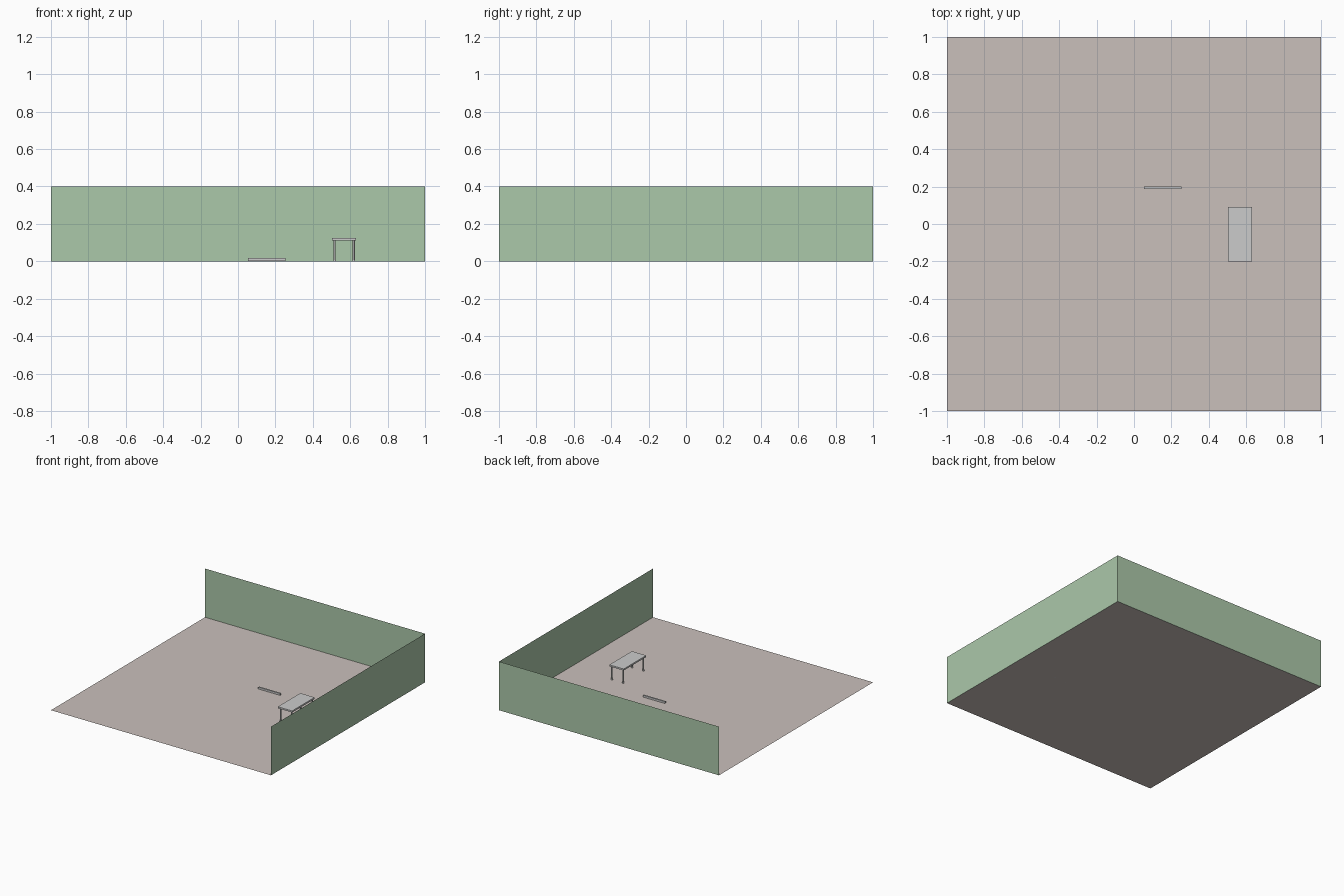
import bpy
import math

if "Cube" in bpy.data.objects:
    bpy.data.objects.remove(bpy.data.objects["Cube"])


def material(name, rgb):
    m = bpy.data.materials.new(name)
    m.diffuse_color = (*rgb, 1)
    m.use_nodes = True
    m.node_tree.nodes["Principled BSDF"].inputs["Base Color"].default_value = m.diffuse_color
    return m


def panel(name, corners, mat):
    mesh = bpy.data.meshes.new(name)
    mesh.from_pydata(corners, [], [(0, 1, 2, 3)])
    mesh.materials.append(mat)
    ob = bpy.data.objects.new(name, mesh)
    bpy.context.collection.objects.link(ob)
    return ob


def box(name, lo, hi):
    bpy.ops.mesh.primitive_cube_add(
        size=1, location=[(a + b) / 2 for a, b in zip(lo, hi)])
    ob = bpy.context.object
    ob.name = name
    ob.scale = [b - a for a, b in zip(lo, hi)]
    bpy.ops.object.transform_apply(location=False, rotation=False, scale=True)
    return ob


def rod(name, x, y, z0, z1, r):
    bpy.ops.mesh.primitive_cylinder_add(
        vertices=16, radius=r, depth=z1 - z0, location=(x, y, (z0 + z1) / 2))
    ob = bpy.context.object
    ob.name = name
    bpy.ops.object.shade_smooth_by_angle(angle=math.radians(35))
    return ob


floor_mat = material("warm_grey", (0.59, 0.53, 0.50))
wall_mat = material("pale_green", (0.41, 0.58, 0.40))

# Room: floor and two thin walls meeting at one corner
H = 0.4
panel("floor", [(-1, -1, 0), (1, -1, 0), (1, 1, 0), (-1, 1, 0)], floor_mat)
panel("back_wall", [(-1, 1, 0), (1, 1, 0), (1, 1, H), (-1, 1, H)], wall_mat)
panel("right_wall", [(1, 1, 0), (1, -1, 0), (1, -1, H), (1, 1, H)], wall_mat)

# Table: slab on four slim legs with small feet
box("table_top", (0.502, -0.20, 0.112), (0.632, 0.092, 0.125))
for side, x in (("left", 0.517), ("right", 0.619)):
    for end, y in (("front", -0.185), ("back", 0.077)):
        rod(f"{end}_{side}_leg", x, y, 0.004, 0.112, 0.0055)
        rod(f"{end}_{side}_foot", x, y, 0, 0.008, 0.0075)

# Low bar lying on the floor
box("floor_bar", (0.053, 0.187, 0.003), (0.253, 0.2, 0.018))
